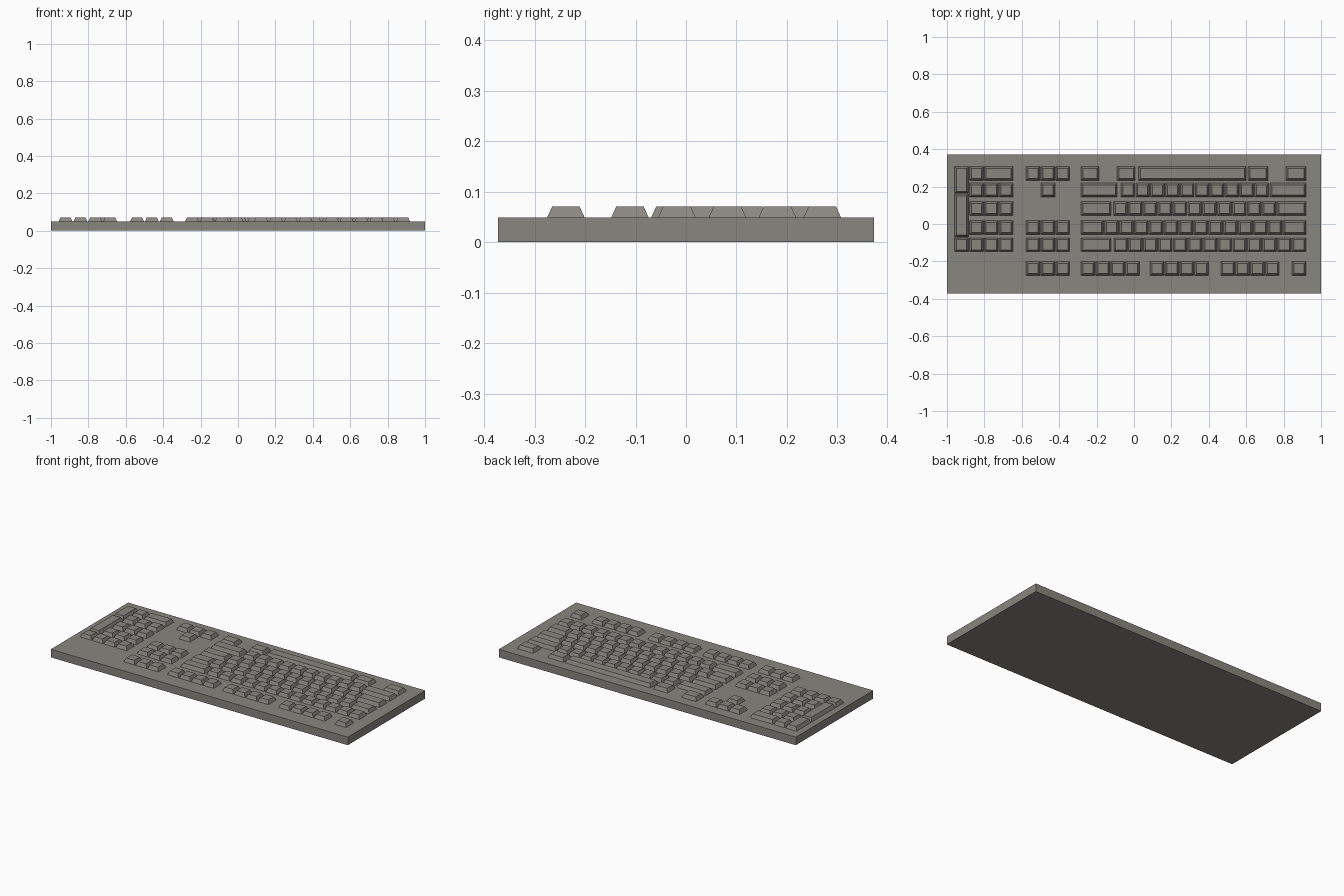
import bpy, bmesh

if "Cube" in bpy.data.objects:
    bpy.data.objects.remove(bpy.data.objects["Cube"])

Z0, Z1 = 0.049, 0.071      # deck height, key-top height
W, P = 0.074, 0.0795       # key width, key pitch
BEVEL = 0.01               # slope of key sides
ROW = {'A': 0.27, 'B': 0.181, 'C': 0.082, 'D': -0.018, 'E': -0.111, 'F': -0.238}

grey = bpy.data.materials.new("warm_grey_plastic")
grey.diffuse_color = (0.25, 0.24, 0.212, 1)
grey.use_nodes = True
grey.node_tree.nodes["Principled BSDF"].inputs["Base Color"].default_value = grey.diffuse_color


def frustum(bm, x0, x1, y0, y1, z0, z1, b):
    """Box whose top is inset by b on every side."""
    lo = [bm.verts.new((x, y, z0)) for x, y in ((x0, y0), (x1, y0), (x1, y1), (x0, y1))]
    hi = [bm.verts.new((x, y, z1)) for x, y in
          ((x0 + b, y0 + b), (x1 - b, y0 + b), (x1 - b, y1 - b), (x0 + b, y1 - b))]
    bm.faces.new(lo[::-1])
    bm.faces.new(hi)
    for i in range(4):
        j = (i + 1) % 4
        bm.faces.new((lo[i], lo[j], hi[j], hi[i]))


def make(name, boxes, z0=Z0, z1=Z1, b=BEVEL):
    bm = bmesh.new()
    for box in boxes:
        frustum(bm, *box, z0, z1, b)
    me = bpy.data.meshes.new(name)
    bm.to_mesh(me)
    bm.free()
    me.materials.append(grey)
    bpy.context.collection.objects.link(bpy.data.objects.new(name, me))


def key(row, x0, x1):
    return (x0, x1, ROW[row] - W / 2, ROW[row] + W / 2)


def run(row, x0, n):
    """n standard keys starting at x0."""
    return [key(row, x0 + i * P, x0 + i * P + W) for i in range(n)]


# Case
make("case", [(-1, 1, -0.372, 0.372)], 0, Z0, 0)

# Function row: three groups of four and the lone escape key
make("function_keys", run('F', -0.283, 4) + run('F', 0.086, 4)
     + run('F', 0.464, 4) + run('F', 0.846, 1))

# Standard letter and number keys
make("letter_keys", run('E', -0.108, 13) + run('D', -0.157, 12)
     + run('C', -0.110, 11) + run('B', -0.070, 10))

# Wide keys at the row ends
L, R = -0.283, 0.92
make("wide_keys", [key('E', L, -0.122),
                   key('D', L, -0.163), key('D', 0.797, R),
                   key('C', L, -0.122), key('C', 0.765, R),
                   key('B', L, -0.09), key('B', 0.727, R),
                   key('A', L, -0.187), key('A', -0.09, 0.006),
                   key('A', 0.61, 0.717), key('A', 0.813, R)])
make("space_bar", [key('A', 0.025, 0.6)])

# Navigation block and arrows
N = -0.577
make("navigation_keys", run('F', N, 3) + run('E', N, 3) + run('D', N, 3))
make("arrow_keys", run('B', N + P, 1) + run('A', N, 3))

# Number pad
X = -0.959
make("number_pad_keys", run('E', X, 4) + run('D', X + P, 3) + run('C', X + P, 3)
     + run('B', X + P, 3) + run('A', X + P, 1)
     + [key('A', X + 2 * P, X + 3 * P + W)])
make("number_pad_tall_keys", [(X, X + W, -0.069, 0.161), (X, X + W, 0.165, 0.307)])
